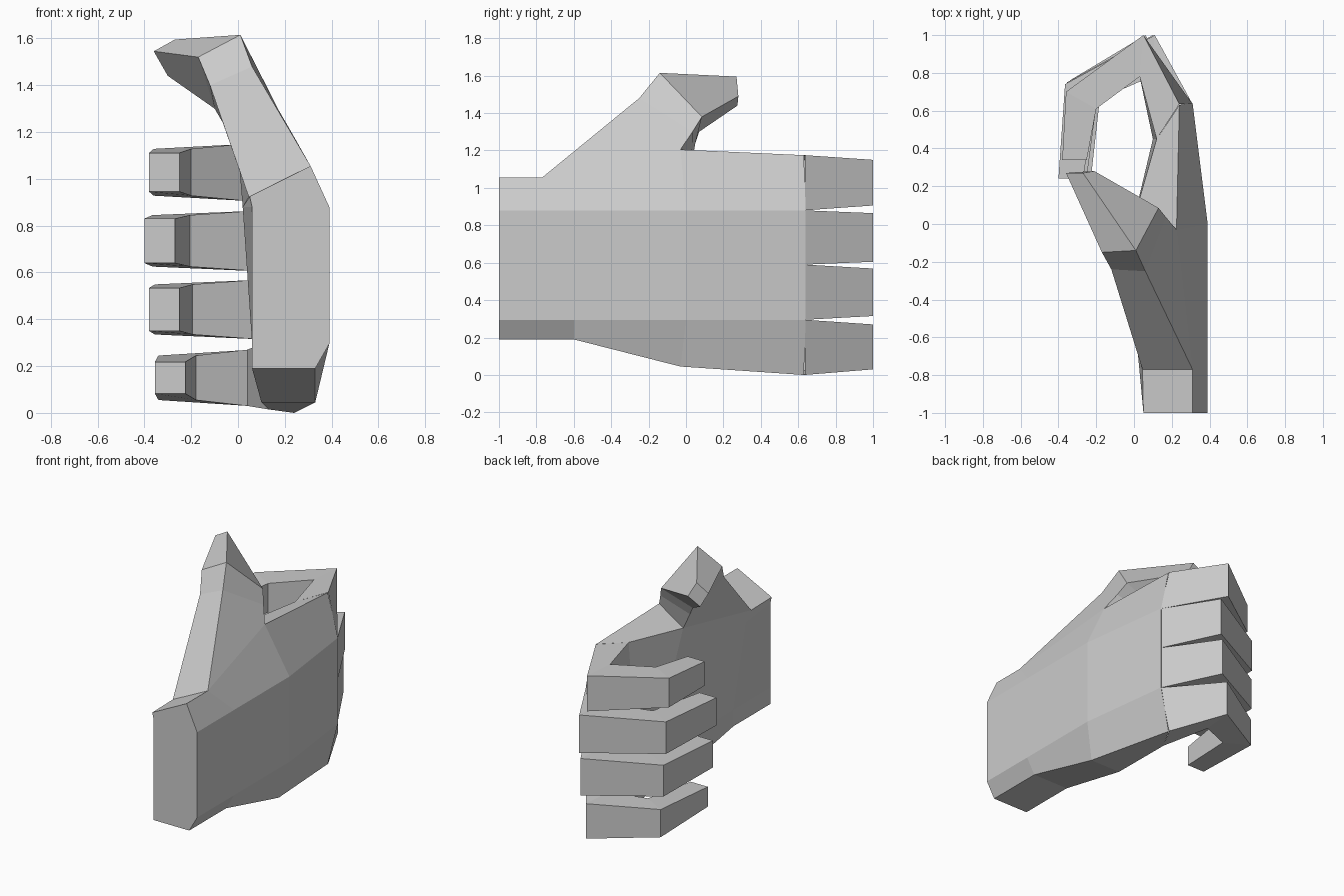
import bpy, bmesh
from mathutils import Vector

if "Cube" in bpy.data.objects:
    bpy.data.objects.remove(bpy.data.objects["Cube"])


def loft(name, rings, cap_start=False, cap_end=False):
    """Skin a row of matching cross-sections with flat quads."""
    bm = bmesh.new()
    vs = [[bm.verts.new(Vector(p)) for p in ring] for ring in rings]
    n = len(rings[0])
    for a, b in zip(vs, vs[1:]):
        for i in range(n):
            j = (i + 1) % n
            bm.faces.new((a[i], a[j], b[j], b[i]))
    if cap_start:
        bm.faces.new(vs[0])
    if cap_end:
        bm.faces.new(vs[-1])
    # Normals are made consistent on closed parts; open ends sit inside neighbours
    bmesh.ops.recalc_face_normals(bm, faces=bm.faces)
    me = bpy.data.meshes.new(name)
    bm.to_mesh(me)
    bm.free()
    ob = bpy.data.objects.new(name, me)
    bpy.context.collection.objects.link(ob)
    return ob


# Corners shared by the palm and the thumb root
top_out, top_in = (.31, -.77, 1.055), (.045, -.77, .925)
web, heel = (.225, -.03, 1.205), (0, .03, 1.12)

# Palm: sections from wrist to knuckles
wrist = [(x, -1, z) for x, z in ((.06, .19), (.33, .19), (.39, .295), (.39, .88),
                                 (.31, 1.055), (.05, .925), (.06, .88), (.06, .3))]
low = [(.06, -.6, .19), (.33, -.6, .19), (.39, -.6, .295), (.39, -.6, .88),
       top_out, top_in, (.02, -.68, .88), (.06, -.6, .3)]
middle = [(.1, -.03, .045), (.33, -.03, .045), (.39, 0, .295), (.39, 0, .88),
          web, heel, (.02, .1, .88), (.06, 0, .3)]
knuckles = [(.13, .45, .015), (.24, .63, 0), (.31, .64, .295), (.31, .64, .88),
            (.24, .63, 1.175), (.12, .45, 1.15), (.1, .45, .88), (.1, .45, .295)]
loft("palm", [wrist, low, middle, knuckles], cap_start=True, cap_end=True)

# Thumb: rises from the top of the palm, then bends over the fingers
loft("thumb", [
    [top_out, top_in, heel, web],
    [(.06, -.25, 1.48), (-.12, -.24, 1.40), (-.065, .05, 1.24), (.17, .035, 1.30)],
    [(.01, -.14, 1.615), (-.17, -.15, 1.52), (-.1, .07, 1.30), (.13, .085, 1.38)],
    [(-.27, .27, 1.595), (-.36, .27, 1.545), (-.3, .275, 1.44), (-.21, .28, 1.49)],
], cap_end=True)

# Fingers: name, knuckle z span, centre, half widths, joint x, bend (x, y), tip (x, y)
fingers = [
    ("index_finger", .88, 1.175, 1.028, (.122, .100, .083), .05, (-.36, .70), (-.38, .34)),
    ("middle_finger", .59, .88, .735, (.130, .110, .095), .11, (-.365, .74), (-.40, .24)),
    ("ring_finger", .295, .59, .442, (.127, .107, .092), .10, (-.355, .75), (-.38, .25)),
    ("little_finger", 0, .295, .150, (.120, .095, .068), .06, (-.34, .76), (-.355, .27)),
]
for name, z0, z1, c, (h1, h2, h3), jx, (bx, by), (tx, ty) in fingers:
    xl, xh = (.24 if z0 == 0 else .31), (.24 if z1 > 1 else .31)
    base = [(xl, .635, z0), (xh, .635, z1),
            (.12 if z1 > 1 else .1, .45, min(z1, 1.15)),
            (.13 if z0 == 0 else .1, .45, max(z0, .015))]

    def ring(out, inn, h):
        return [(*out, c - h), (*out, c + h), (*inn, c + h), (*inn, c - h)]

    loft(name, [
        base,
        ring((jx, 1), (jx - .02, .78), h1),
        ring((bx, by), (bx + .16, by - .09), h2),
        ring((tx, ty), (tx + .13, ty), h3),
    ], cap_end=True)
